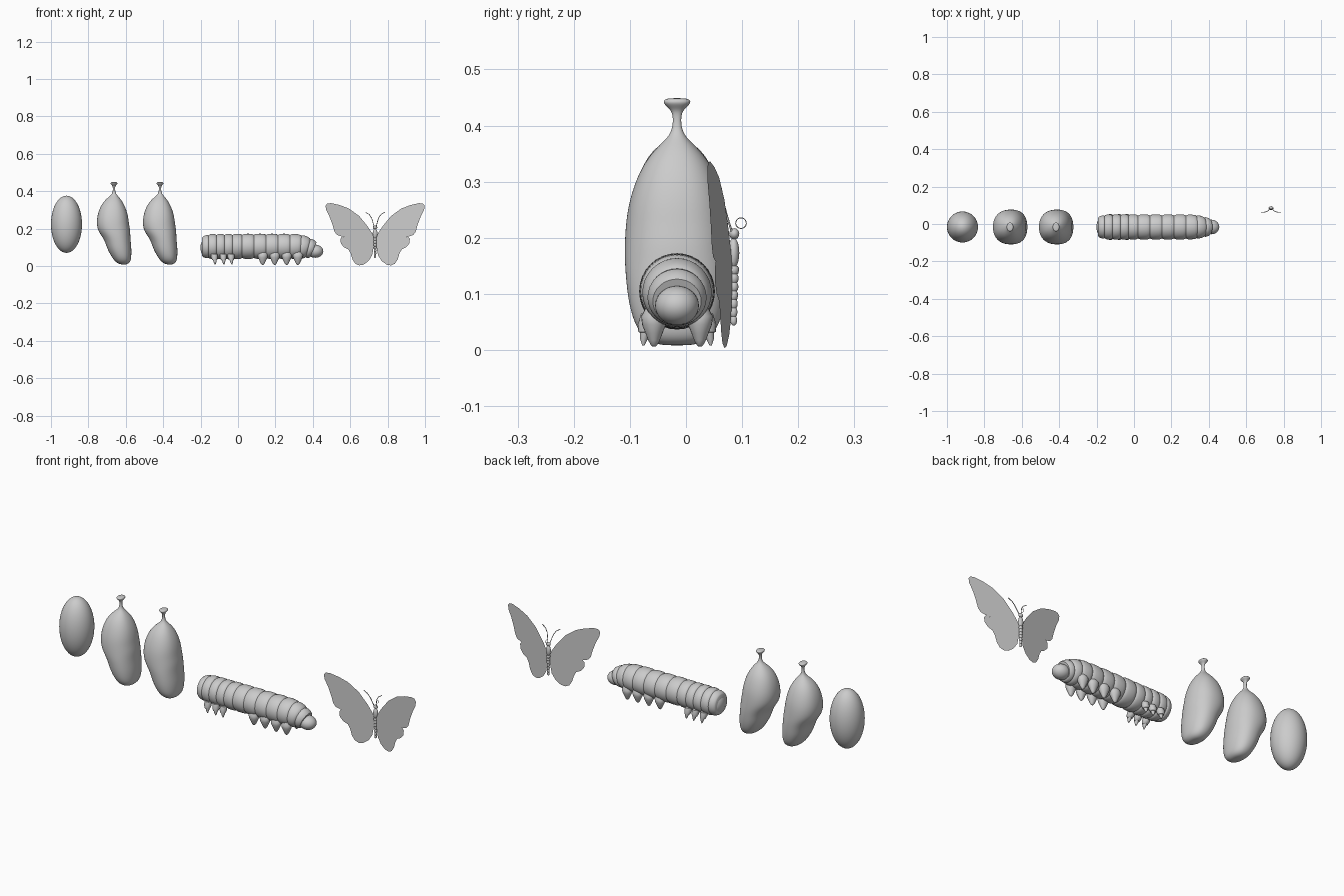
import bpy, bmesh, math
from mathutils import Vector

YC = -0.016          # depth of the row
BX, BY = 0.733, 0.083  # butterfly position


def finish(bm, name, smooth=40, recalc=True):
    if recalc:
        bmesh.ops.recalc_face_normals(bm, faces=bm.faces)
    me = bpy.data.meshes.new(name)
    bm.to_mesh(me)
    bm.free()
    ob = bpy.data.objects.new(name, me)
    bpy.context.collection.objects.link(ob)
    if smooth:
        bpy.ops.object.select_all(action='DESELECT')
        ob.select_set(True)
        bpy.context.view_layer.objects.active = ob
        bpy.ops.object.shade_smooth_by_angle(angle=math.radians(smooth))
    return ob


def loft(name, rings, n=32, power=1.0, smooth=40):
    """Skin a list of rings (centre, half axis u, half axis v)."""
    bm = bmesh.new()
    loops = []
    for c, u, v in rings:
        loop = []
        for i in range(n):
            a = 2 * math.pi * i / n
            ca, sa = math.cos(a), math.sin(a)
            ca = math.copysign(abs(ca) ** power, ca)
            sa = math.copysign(abs(sa) ** power, sa)
            loop.append(bm.verts.new(Vector(c) + Vector(u) * ca + Vector(v) * sa))
        loops.append(loop)
    for a, b in zip(loops, loops[1:]):
        for i in range(n):
            j = (i + 1) % n
            bm.faces.new((a[i], a[j], b[j], b[i]))
    bm.faces.new(loops[0])
    bm.faces.new(loops[-1])
    return finish(bm, name, smooth)


def upright(name, x, y, prof, **kw):
    """Vertical loft from (z, x offset, half width, half depth)."""
    return loft(name, [((x + dx, y, z), (rx, 0, 0), (0, ry, 0)) for z, dx, rx, ry in prof], **kw)


def ellipsoid(name, loc, r, seg=32):
    bm = bmesh.new()
    bmesh.ops.create_uvsphere(bm, u_segments=seg, v_segments=seg // 2, radius=1)
    bmesh.ops.scale(bm, vec=r, verts=bm.verts)
    bmesh.ops.translate(bm, vec=loc, verts=bm.verts)
    return finish(bm, name)


def wire(name, pts, radius, cyclic=False):
    cu = bpy.data.curves.new(name, 'CURVE')
    cu.dimensions = '3D'
    cu.bevel_depth = radius
    cu.bevel_resolution = 2
    sp = cu.splines.new('POLY')
    sp.points.add(len(pts) - 1)
    for p, co in zip(sp.points, pts):
        p.co = (*co, 1)
    sp.use_cyclic_u = cyclic
    ob = bpy.data.objects.new(name, cu)
    bpy.context.collection.objects.link(ob)
    return ob


# Egg
ellipsoid("egg", (-0.917, YC, 0.223), (0.083, 0.083, 0.153), 48)

# Two pupae hanging from stalks with flared pads
pupa = [
    (0.008, 0.052, 0.012, 0.025), (0.013, 0.050, 0.028, 0.045), (0.026, 0.046, 0.043, 0.063),
    (0.05, 0.040, 0.053, 0.078), (0.09, 0.029, 0.065, 0.088), (0.13, 0.021, 0.069, 0.092),
    (0.16, 0.011, 0.077, 0.094), (0.19, 0.000, 0.087, 0.094), (0.225, -0.006, 0.087, 0.092),
    (0.26, -0.007, 0.084, 0.087), (0.30, -0.007, 0.074, 0.075), (0.335, -0.006, 0.057, 0.058),
    (0.36, -0.003, 0.037, 0.037), (0.377, 0, 0.018, 0.018), (0.39, 0, 0.009, 0.010),
    (0.405, 0, 0.006, 0.007), (0.422, 0, 0.006, 0.008), (0.430, 0, 0.010, 0.014),
    (0.438, 0, 0.018, 0.023), (0.444, 0, 0.019, 0.025), (0.449, 0, 0.014, 0.018)]
for i, x in enumerate((-0.663, -0.417)):
    ob = upright(f"pupa_{i + 1}", x, YC, pupa, n=24, power=0.9, smooth=80)
    ob.modifiers.new("smooth", 'SUBSURF').levels = 2
    ob.modifiers["smooth"].render_levels = 2

# Caterpillar body: segment joints (x, centre z, radius, tilt in degrees)
joints = [(-0.192, .103, .050, 0), (-0.158, .104, .061, 0), (-0.115, .104, .063, 0), (-0.072, .104, .063, 0),
          (-0.029, .104, .063, 0), (0.022, .105, .063, 0), (0.085, .105, .063, 0),
          (0.150, .105, .063, 0), (0.214, .105, .063, 0), (0.278, .105, .063, 0),
          (0.335, .104, .060, 4), (0.375, .096, .051, 14), (0.405, .086, .041, 24)]
rings = []
for a, b in zip(joints, joints[1:]):
    for t in (0.0, 0.08, 0.25, 0.5, 0.75, 0.92):
        x, z, r, tilt = [p + (q - p) * t for p, q in zip(a, b)]
        r += 0.0065 * (1 - (2 * t - 1) ** 4) - 0.002
        k = math.radians(tilt)
        rings.append(((x, YC, z), (0, r, 0), (r * math.sin(k), 0, r * math.cos(k))))
loft("caterpillar_body", rings)
ellipsoid("caterpillar_tail", (0.413, YC, 0.079), (0.043, 0.039, 0.035))
ellipsoid("caterpillar_head", (-0.170, YC, 0.098), (0.031, 0.050, 0.049))

# Caterpillar legs in mirrored pairs
for s, side in ((-1, "right"), (1, "left")):
    for i, x in enumerate((-0.127, -0.080, -0.038)):
        y = YC + s * 0.052
        loft(f"front_leg_{side}_{i + 1}",
             [((x + 0.001 * k, y + s * dy, z), (r, 0, 0), (0, r, 0)) for k, (z, dy, r) in enumerate((
                 (0.065, -0.006, 0.018), (0.045, 0, 0.018), (0.032, 0.004, 0.013), (0.031, 0.004, 0.010),
                 (0.020, 0.007, 0.007), (0.008, 0.008, 0.002)))], n=16)
    for i, x in enumerate((0.132, 0.196, 0.260, 0.320)):
        y = YC + s * 0.041
        loft(f"proleg_{side}_{i + 1}",
             [((x, y + s * dy, z), (r, 0, 0), (0, r * 0.85, 0)) for z, dy, r in (
                 (0.075, -0.004, 0.022), (0.060, 0, 0.027), (0.045, 0, 0.025), (0.030, 0, 0.018),
                 (0.017, 0, 0.012), (0.009, 0, 0.007), (0.006, 0, 0.003))], n=20)

# Butterfly wings: thin vertical sheets swept forward
forewing = [(0.008, .155), (0.016, .175), (0.04, .212), (0.085, .267), (0.14, .307), (0.19, .326), (0.235, .336),
            (0.256, .334), (0.265, .322), (0.262, .300), (0.243, .262), (0.228, .222), (0.217, .183),
            (0.204, .166), (0.180, .158), (0.150, .154), (0.08, .150)]
hindwing = [(0.008, .155), (0.08, .150), (0.150, .154), (0.176, .157), (0.186, .145), (0.183, .120), (0.166, .100),
            (0.142, .088), (0.130, .066), (0.121, .035), (0.106, .012), (0.085, .003), (0.062, .007),
            (0.035, .027), (0.016, .057), (0.008, .100)]
for s, side in ((-1, "left"), (1, "right")):
    for name, outline in (("forewing", forewing), ("hindwing", hindwing)):
        bm = bmesh.new()
        bm.faces.new([bm.verts.new((BX + s * d, BY - 0.17 * d, z)) for d, z in outline])
        finish(bm, f"{name}_{side}", smooth=0, recalc=False)

# Butterfly body: tapered abdomen rings, thorax, head
prof = []
for i in range(7):
    z0, r = 0.150 - 0.015 * i, 0.0095 - 0.0006 * i
    for t, k in ((0, 0.75), (0.25, 0.97), (0.6, 1.0), (0.9, 0.85)):
        prof.append((z0 - 0.015 * t, 0, r * k, r * k))
prof.append((0.044, 0, 0.002, 0.002))
upright("butterfly_abdomen", BX, BY + 0.002, prof, n=16)
ellipsoid("butterfly_thorax", (BX, BY + 0.002, 0.173), (0.013, 0.010, 0.027), 20)
ellipsoid("butterfly_head", (BX, BY + 0.003, 0.207), (0.012, 0.009, 0.010), 20)

# Antennae and coiled proboscis
for s, side in ((-1, "left"), (1, "right")):
    pts = [(BX + s * d, y, z) for d, y, z in (
        (0.006, .082, .210), (0.012, .074, .235), (0.019, .068, .257), (0.032, .064, .276), (0.052, .062, .288))]
    wire(f"antenna_{side}", pts, 0.0018)
coil = [(BX, 0.098 + 0.0095 * math.cos(a), 0.226 + 0.0095 * math.sin(a))
        for a in (2 * math.pi * i / 20 for i in range(20))]
wire("proboscis", coil, 0.0008, cyclic=True)
